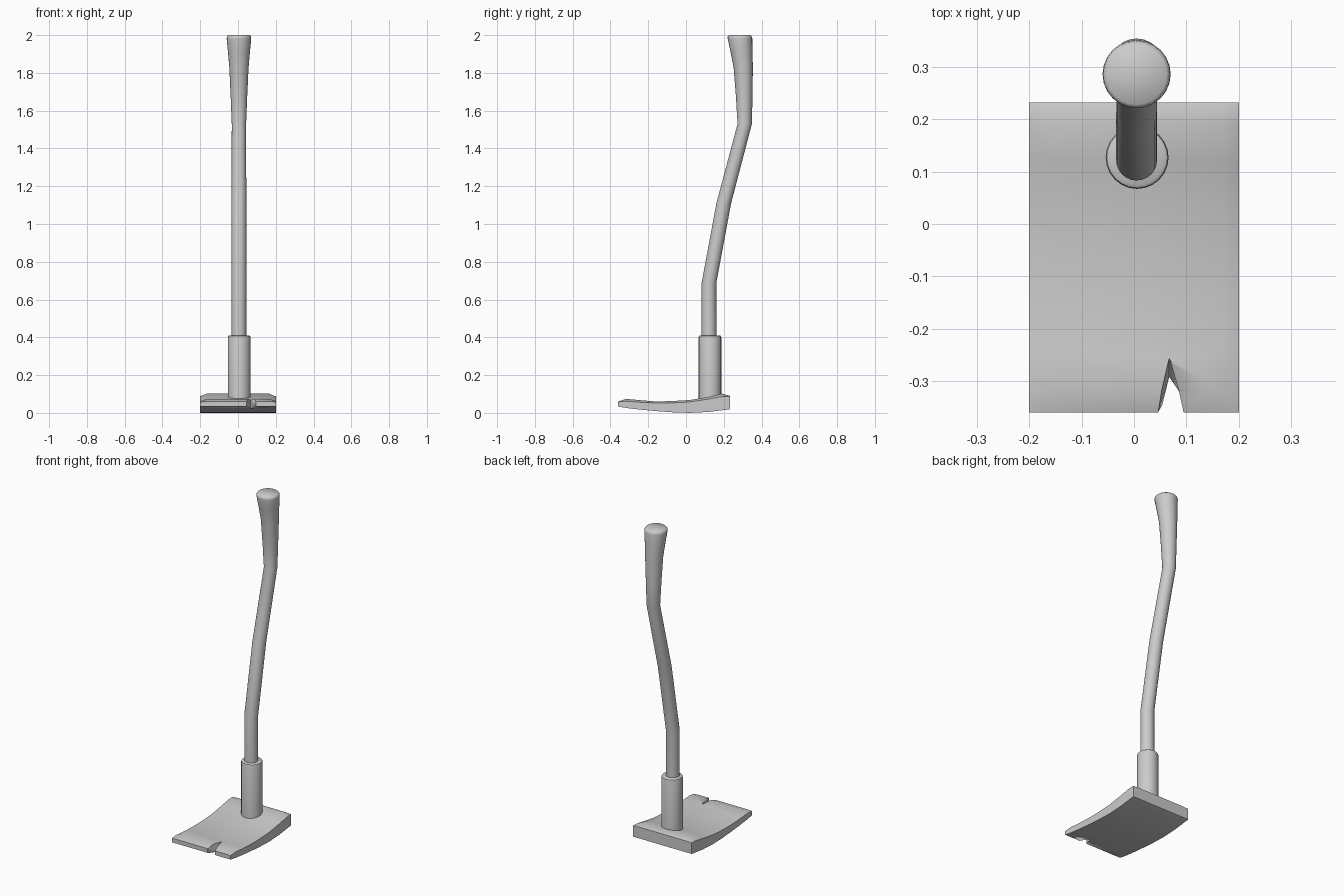
import bpy, bmesh, math

if "Cube" in bpy.data.objects:
    bpy.data.objects.remove(bpy.data.objects["Cube"])


def loft(name, rings, angle=35):
    """Closed solid through a list of equally sized vertex rings."""
    bm = bmesh.new()
    loops = [[bm.verts.new(p) for p in ring] for ring in rings]
    n = len(loops[0])
    for a, b in zip(loops, loops[1:]):
        for i in range(n):
            j = (i + 1) % n
            bm.faces.new((a[i], a[j], b[j], b[i]))
    bm.faces.new(loops[0][::-1])
    bm.faces.new(loops[-1])
    bmesh.ops.recalc_face_normals(bm, faces=bm.faces)
    mesh = bpy.data.meshes.new(name)
    bm.to_mesh(mesh)
    bm.free()
    ob = bpy.data.objects.new(name, mesh)
    bpy.context.collection.objects.link(ob)
    bpy.ops.object.select_all(action='DESELECT')
    ob.select_set(True)
    bpy.context.view_layer.objects.active = ob
    bpy.ops.object.shade_smooth_by_angle(angle=math.radians(angle))
    return ob


def circle(x, y, z, r, n=24):
    return [(x + r * math.cos(2 * math.pi * i / n),
             y + r * math.sin(2 * math.pi * i / n), z) for i in range(n)]


# Curved blade: stations of y, underside z, side-edge z, crown z
stations = [(-.36, .034, .058, .060), (-.317, .026, .062, .074),
            (-.24, .017, .056, .067), (-.153, .009, .052, .060),
            (-.07, .003, .053, .063), (.02, 0, .058, .068),
            (.12, .005, .073, .085), (.19, .014, .086, .102),
            (.227, .018, .088, .092), (.232, .02, .088, .090)]
blade = loft("blade", [[(-.2, y, b), (.2, y, b), (.2, y, s),
                        (.165, y, t), (-.165, y, t), (-.2, y, s)]
                       for y, b, s, t in stations])

# Nail notch in the front edge, deeper at the top
notch = loft("notch_cutter", [[(.036, -.375, z), (.098, -.375, z), (.067, tip, z)]
                              for z, tip in ((-.02, -.325), (.10, -.232))])
notch.hide_render = True
notch.hide_viewport = True
cut = blade.modifiers.new("notch", 'BOOLEAN')
cut.operation = 'DIFFERENCE'
cut.solver = 'EXACT'
cut.object = notch

# Socket with softened rim
loft("socket", [circle(.006, .127, z, r) for z, r in
                ((.06, .06), (.40, .06), (.407, .058), (.411, .052))])

# Bent handle flaring to a knob: y, z, radius
path = [(.122, .38, .039), (.122, .69, .039), (.20, 1.11, .039),
        (.311, 1.53, .038), (.308, 1.68, .044), (.303, 1.83, .051),
        (.294, 1.91, .058), (.286, 1.98, .065), (.285, 1.993, .064), (.285, 2.0, .057)]
loft("handle", [circle(.005, y, z, r) for y, z, r in path], 60)
